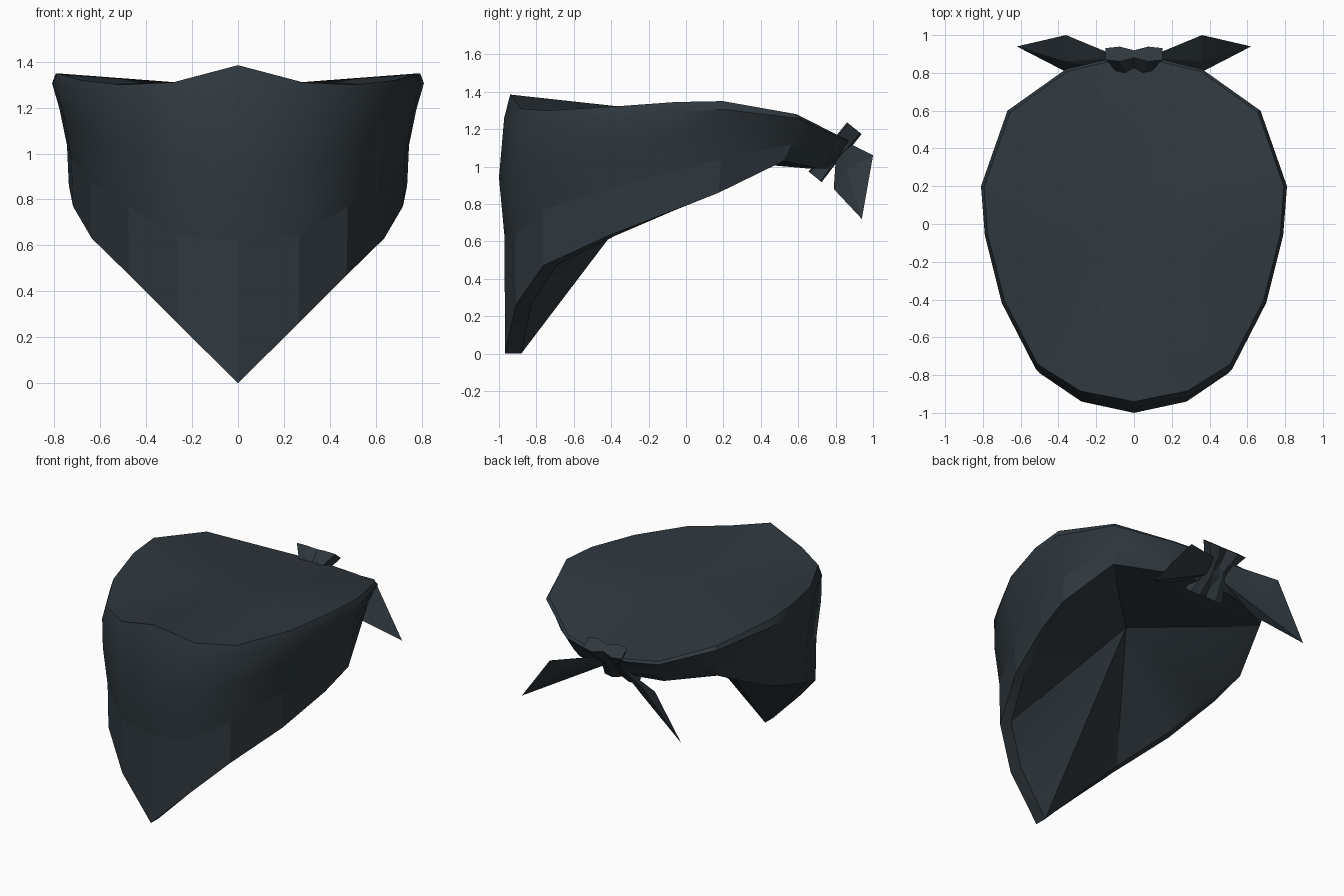
import bpy, bmesh, math
from mathutils import Vector

cube = bpy.data.objects.get("Cube")
if cube:
    bpy.data.objects.remove(cube, do_unlink=True)

cloth = bpy.data.materials.new("dark slate cloth")
cloth.use_nodes = True
COLOR = (0.029, 0.040, 0.049, 1)
cloth.diffuse_color = COLOR
bsdf = next(n for n in cloth.node_tree.nodes if n.type == 'BSDF_PRINCIPLED')
bsdf.inputs["Base Color"].default_value = COLOR
bsdf.inputs["Roughness"].default_value = 0.9


def finish(name, bm, angle=None):
    bmesh.ops.recalc_face_normals(bm, faces=bm.faces)
    mesh = bpy.data.meshes.new(name)
    bm.to_mesh(mesh)
    bm.free()
    mesh.materials.append(cloth)
    obj = bpy.data.objects.new(name, mesh)
    bpy.context.collection.objects.link(obj)
    if angle:
        bpy.ops.object.select_all(action='DESELECT')
        obj.select_set(True)
        bpy.context.view_layer.objects.active = obj
        bpy.ops.object.shade_smooth_by_angle(angle=math.radians(angle))
    return obj


def bridge(bm, a, b):
    n = len(a)
    return [bm.faces.new((a[i], a[(i + 1) % n], b[(i + 1) % n], b[i])) for i in range(n)]


def fan(bm, ring, hub):
    center = bm.verts.new(hub)
    n = len(ring)
    for i in range(n):
        bm.faces.new((ring[i], ring[(i + 1) % n], center))


# Scarf outline, front to back: x, y, hem height, rim height
half = [(0, -1, 0, 1.385), (.29, -.94, .26, 1.31), (.52, -.79, .47, 1.30),
        (.70, -.43, .63, 1.32), (.79, -.06, .77, 1.345), (.81, .2, .86, 1.35),
        (.67, .6, 1.03, 1.28), (.36, .82, .99, 1.17), (.15, .87, .99, 1.15),
        (0, .87, .99, 1.15)]
outline = half + [(-x, y, lo, hi) for x, y, lo, hi in reversed(half[1:-1])]

# Scarf rows, hem to rim: width, front depth, back depth, height fraction
rows = [(.91, .968, .87, 0), (.92, .97, .94, .36), (.96, 1, .97, .68),
        (1, .972, 1, .91), (.98, .94, .985, 1)]

bm = bmesh.new()
rings = []
for width, front, back, t in rows:
    ring = []
    for x, y, lo, hi in outline:
        z = lo + (hi - lo) * t
        if t == .36:
            z = max(z, .62)
        ring.append(bm.verts.new((x * width, y * (front if y < 0 else back), z)))
    rings.append(ring)
for a, b in zip(rings, rings[1:]):
    bridge(bm, a, b)
# Hem lip and the two closing fans
lip = [bm.verts.new((v.co.x * .93, v.co.y * .91, v.co.z)) for v in rings[0]]
bridge(bm, lip, rings[0])
fan(bm, rings[-1], (0, -.07, 1.29))
fan(bm, lip, (0, -.08, 1.055))
scarf = finish("scarf", bm, 30)
# Lower hem panels stay flat
for face in scarf.data.polygons[:len(outline)]:
    face.use_smooth = False

# Knot: a slanted, pinched strip with a groove down the middle
start, end = Vector((0, .69, .945)), Vector((0, .90, 1.205))
normal = Vector((0, .78, -.63))
bm = bmesh.new()
sections = []
for t, w, d in ((0, .13, .045), (.55, .075, .04), (.75, .1, .05), (1, .15, .05)):
    c = start.lerp(end, t)
    shape = [(-1, .8), (-.5, 1), (0, .5), (.5, 1), (1, .8),
             (1, -.8), (.5, -1), (0, -.5), (-.5, -1), (-1, -.8)]
    sections.append([bm.verts.new(c + Vector((x * w, 0, 0)) + normal * n * d)
                     for x, n in shape])
for a, b in zip(sections, sections[1:]):
    bridge(bm, a, b)
bm.faces.new(sections[0])
bm.faces.new(sections[-1])
finish("knot", bm)

# Two loose pointed tails with a soft ridge
tail_points = [(.07, .88, 1.12), (.07, .80, 1.03), (.36, 1, 1.06), (.33, .79, .88),
               (.62, .94, .72), (.36, .86, .98), (.30, .925, .97)]
for side, label in ((1, "left"), (-1, "right")):
    bm = bmesh.new()
    for x, y, z in tail_points:
        bm.verts.new((x * side, y, z))
    bmesh.ops.convex_hull(bm, input=bm.verts)
    finish(label + "_tail", bm)
